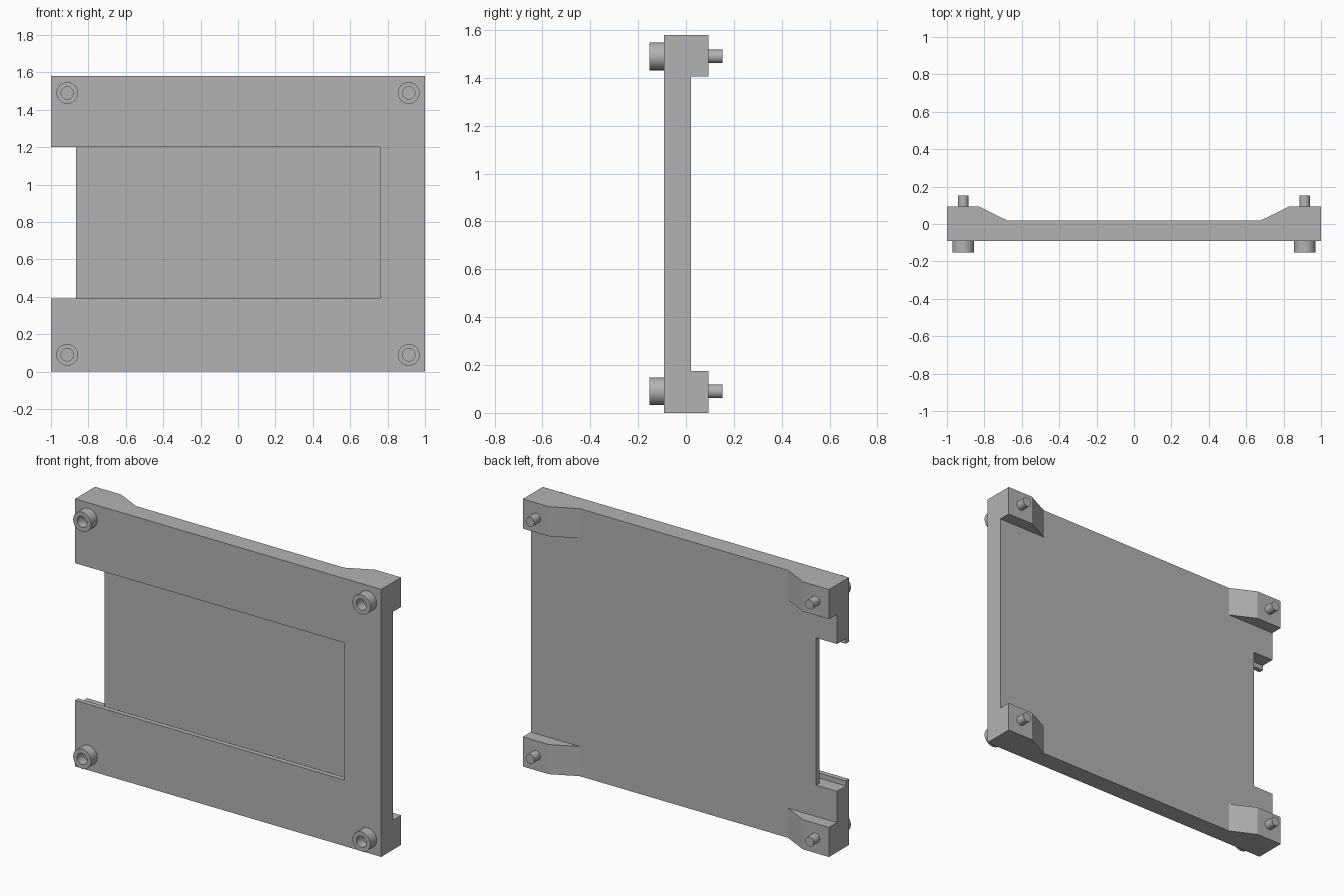
import bpy, bmesh, math
from mathutils import Matrix, Vector

cube = bpy.data.objects.get("Cube")
if cube:
    bpy.data.objects.remove(cube, do_unlink=True)

HEIGHT = 1.58
FRONT, BACK, PAD, TIP = -0.092, 0.02, 0.094, 0.152
FOOT = 0.175

grey = bpy.data.materials.new("plain grey")
grey.use_nodes = True
colour = (0.45, 0.45, 0.45, 1)
grey.diffuse_color = colour
grey.node_tree.nodes["Principled BSDF"].inputs["Base Color"].default_value = colour


def finish(name, bm):
    bmesh.ops.recalc_face_normals(bm, faces=bm.faces)
    mesh = bpy.data.meshes.new(name)
    bm.to_mesh(mesh)
    bm.free()
    mesh.materials.append(grey)
    obj = bpy.data.objects.new(name, mesh)
    bpy.context.collection.objects.link(obj)
    return obj


def prism(name, outline, z0, z1):
    """Extrude an outline in x and y from z0 up to z1."""
    bm = bmesh.new()
    face = bm.faces.new([bm.verts.new((x, y, z0)) for x, y in outline])
    top = bmesh.ops.extrude_face_region(bm, geom=[face])["geom"]
    verts = [v for v in top if isinstance(v, bmesh.types.BMVert)]
    bmesh.ops.translate(bm, verts=verts, vec=(0, 0, z1 - z0))
    return finish(name, bm)


def cut(target, name, x, y, z):
    """Remove a box, given as ranges, from the target."""
    cutter = prism(name, [(x[0], y[0]), (x[1], y[0]), (x[1], y[1]), (x[0], y[1])], *z)
    cutter.hide_render = True
    mod = target.modifiers.new(name, "BOOLEAN")
    mod.operation = "DIFFERENCE"
    mod.solver = "EXACT"
    mod.object = cutter
    bpy.context.view_layer.objects.active = target
    bpy.ops.object.modifier_apply(modifier=name)
    bpy.data.objects.remove(cutter, do_unlink=True)


def lathe(name, profile, x, z):
    """Turn a (radius, y) profile about the y axis through x, z."""
    bm = bmesh.new()
    verts = [bm.verts.new((r, y, 0)) for r, y in profile]
    edges = [bm.edges.new(pair) for pair in zip(verts, verts[1:])]
    bmesh.ops.spin(bm, geom=verts + edges, cent=(0, 0, 0), axis=(0, 1, 0),
                   angle=math.tau, steps=32)
    bmesh.ops.remove_doubles(bm, verts=bm.verts, dist=0.0001)
    bmesh.ops.transform(bm, matrix=Matrix.Translation(Vector((x, 0, z))), verts=bm.verts)
    obj = finish(name, bm)
    bpy.ops.object.select_all(action="DESELECT")
    obj.select_set(True)
    bpy.context.view_layer.objects.active = obj
    bpy.ops.object.shade_smooth_by_angle(angle=math.radians(35))


# Plate with sloped pads at both ends, cleared between the corners
half = [(1, FRONT), (1, PAD), (0.83, PAD), (0.68, BACK)]
body = prism("plate", half + [(-x, y) for x, y in reversed(half)], 0, HEIGHT)
cut(body, "pad_gap", (-1.1, 1.1), (BACK, 0.2), (FOOT, HEIGHT - FOOT))

# Front opening, wider card groove behind its lips, and notch in the thin back wall
cut(body, "opening", (-1.1, 0.76), (-0.2, -0.03), (0.39, 1.2))
cut(body, "groove", (-1.1, 0.79), (-0.063, -0.01), (0.36, 1.23))
cut(body, "notch", (-1.1, -0.865), (-0.063, 0.2), (0.36, 1.23))

# Hollow front sockets and solid back pins at the four corners
for side, x in (("right", -0.913), ("left", 0.913)):
    for level, z in (("lower", 0.09), ("upper", HEIGHT - 0.09)):
        lathe(f"{level}_{side}_socket",
              [(0.058, FRONT), (0.058, -TIP), (0.033, -TIP), (0.033, FRONT - 0.002),
               (0, FRONT - 0.002)], x, z)
        lathe(f"{level}_{side}_pin",
              [(0.028, PAD), (0.028, TIP), (0, TIP)], x, z)
